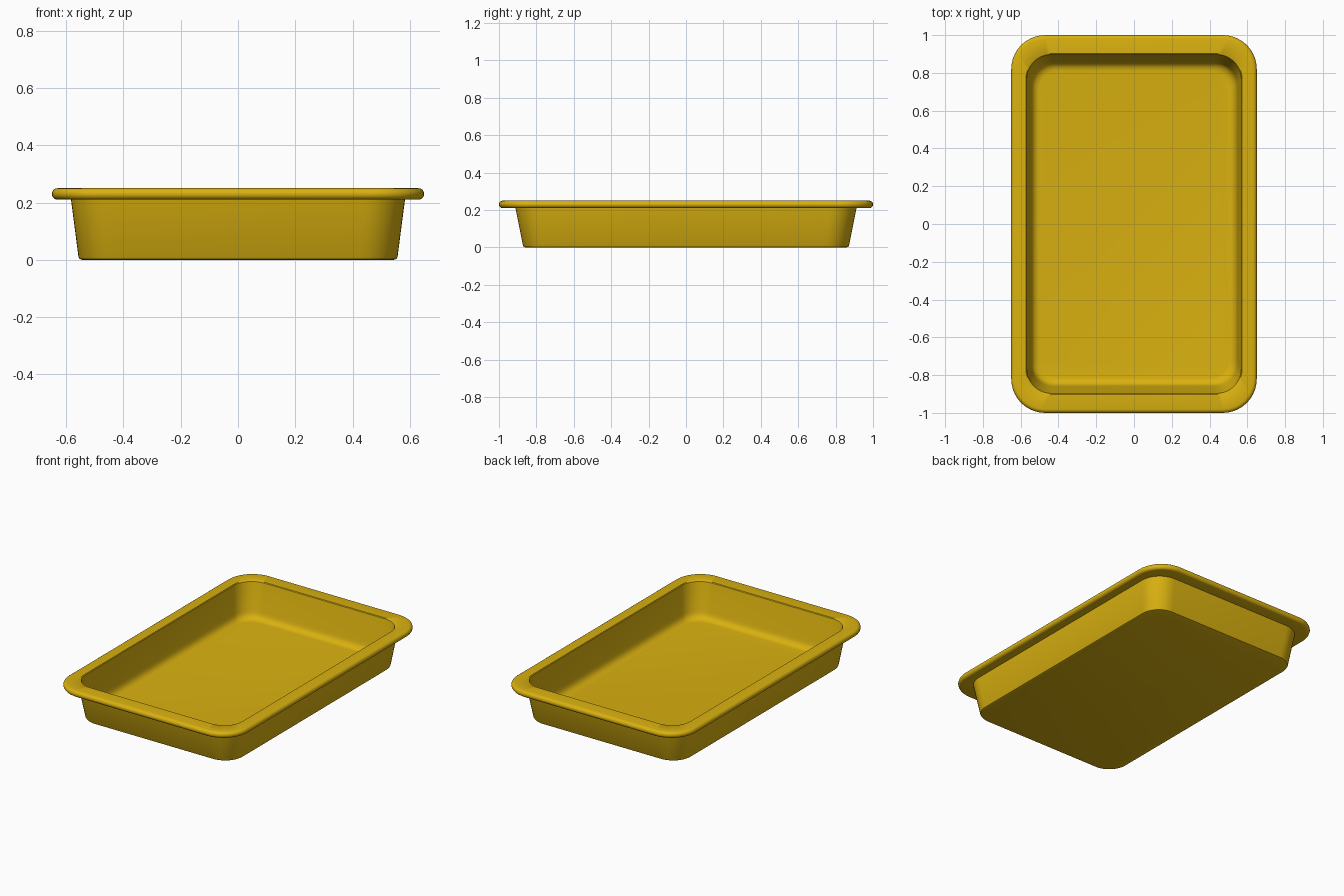
import bpy, bmesh, math

if "Cube" in bpy.data.objects:
    bpy.data.objects.remove(bpy.data.objects["Cube"])

SEG = 10  # segments per rounded corner


def ring(bm, hx, hy, r, z):
    """Rounded rectangle loop of vertices."""
    verts = []
    for k, (sx, sy) in enumerate([(1, 1), (-1, 1), (-1, -1), (1, -1)]):
        for i in range(SEG + 1):
            a = math.pi / 2 * (k + i / SEG)
            verts.append(bm.verts.new((sx * (hx - r) + r * math.cos(a),
                                       sy * (hy - r) + r * math.sin(a), z)))
    return verts


# Cross-section: half width, half length, corner radius, height
profile = [
    # underside and outer wall
    (0.545, 0.860, 0.12, 0.0),
    (0.553, 0.868, 0.125, 0.003),
    (0.557, 0.872, 0.13, 0.010),
    (0.583, 0.912, 0.14, 0.210),
]
# rolled rim, rounded on its outer edge
for i in range(9):
    a = -math.pi / 2 + math.pi * i / 8
    o = 0.020 * (1 - math.cos(a))
    profile.append((0.65 - o, 1.0 - o, 0.18 - o, 0.23 + 0.02 * math.sin(a)))
# opening and inner wall
profile += [(0.572, 0.902, 0.13, 0.250),
            (0.568, 0.897, 0.13, 0.246),
            (0.546, 0.860, 0.12, 0.075)]
# fillet down to the floor
for i in range(1, 7):
    a = math.pi / 2 * i / 6
    o = 0.045 * (1 - math.cos(a))
    profile.append((0.544 - o, 0.857 - o, 0.12 - o * 0.5,
                    0.070 - 0.045 * math.sin(a)))

# Tray body
bm = bmesh.new()
rings = [ring(bm, *p) for p in profile]
n = len(rings[0])
for lo, hi in zip(rings, rings[1:]):
    for i in range(n):
        j = (i + 1) % n
        bm.faces.new((lo[i], lo[j], hi[j], hi[i]))
bm.faces.new(list(reversed(rings[0])))
bm.faces.new(rings[-1])
bmesh.ops.recalc_face_normals(bm, faces=bm.faces)
mesh = bpy.data.meshes.new("baking_tray")
bm.to_mesh(mesh)
bm.free()

mat = bpy.data.materials.new("golden yellow")
mat.diffuse_color = (0.70, 0.44, 0.005, 1)
mat.use_nodes = True
mat.node_tree.nodes["Principled BSDF"].inputs["Base Color"].default_value = mat.diffuse_color
mesh.materials.append(mat)

tray = bpy.data.objects.new("baking_tray", mesh)
bpy.context.collection.objects.link(tray)
bpy.context.view_layer.objects.active = tray
tray.select_set(True)
bpy.ops.object.shade_smooth_by_angle(angle=math.radians(35))
